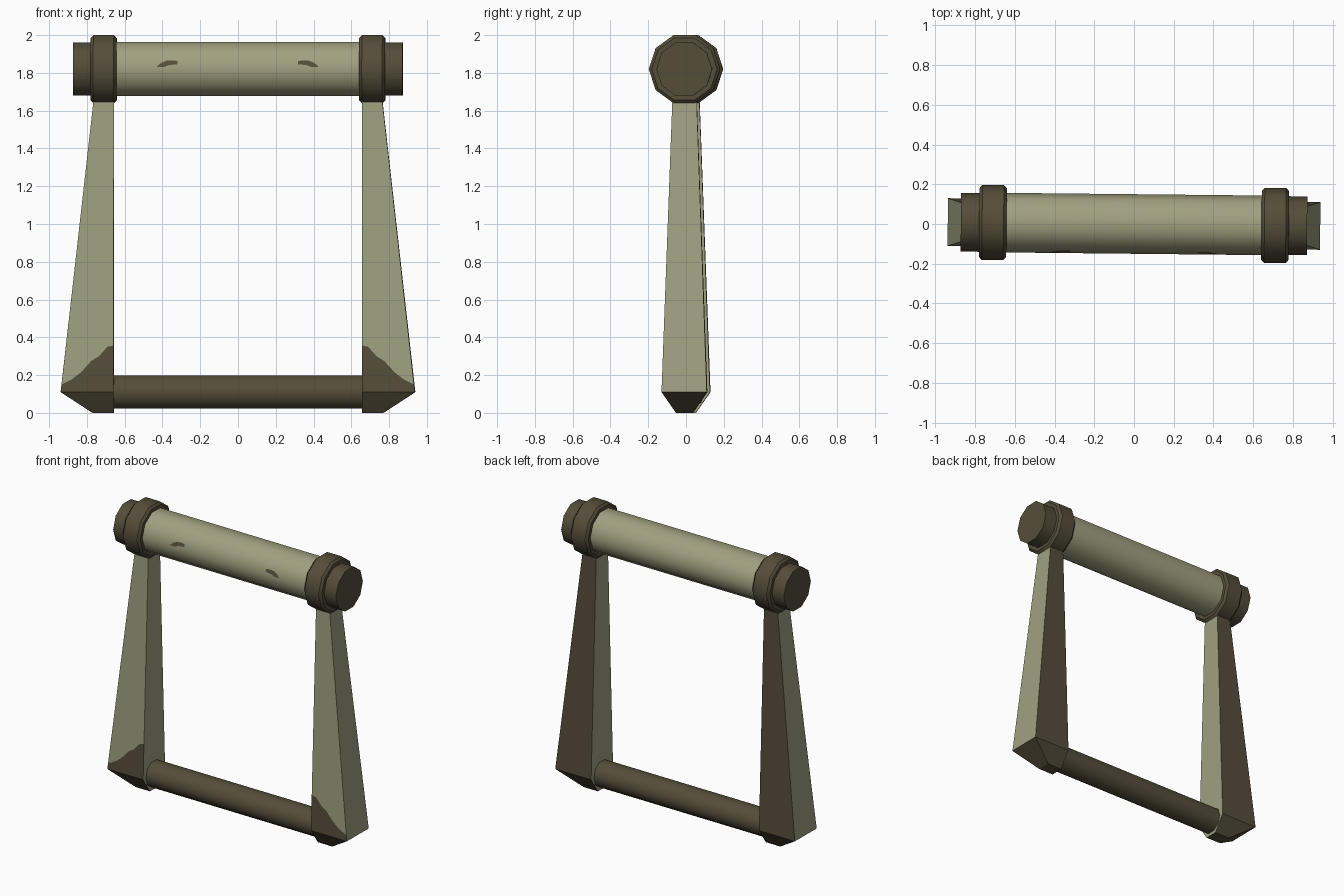
import bpy, bmesh, math

if "Cube" in bpy.data.objects:
    bpy.data.objects.remove(bpy.data.objects["Cube"])

TILT = math.radians(-0.6)   # the whole model is turned very slightly about z
BAR_Z, BAR_R = 1.82, 0.15


def material(name, hex_rgb):
    lin = [(c / 255 / 12.92) if c / 255 <= 0.04045 else ((c / 255 + 0.055) / 1.055) ** 2.4
           for c in hex_rgb]
    m = bpy.data.materials.new(name)
    m.diffuse_color = (*lin, 1)
    m.use_nodes = True
    m.node_tree.nodes["Principled BSDF"].inputs["Base Color"].default_value = m.diffuse_color
    return m


PALE = material("pale olive", (0xA2, 0xA0, 0x80))
OLIVE = material("leg olive", (0x9F, 0xA1, 0x80))
BROWN = material("dark brown", (0x55, 0x4D, 0x3A))


def finish(name, bm, mats, smooth=False, fix_normals=True):
    if fix_normals:
        bmesh.ops.recalc_face_normals(bm, faces=bm.faces)
    me = bpy.data.meshes.new(name)
    bm.to_mesh(me)
    bm.free()
    for m in mats:
        me.materials.append(m)
    ob = bpy.data.objects.new(name, me)
    bpy.context.collection.objects.link(ob)
    ob.rotation_euler.z = TILT
    if smooth:
        bpy.ops.object.select_all(action='DESELECT')
        ob.select_set(True)
        bpy.context.view_layer.objects.active = ob
        bpy.ops.object.shade_smooth_by_angle(angle=math.radians(40))
    return ob


def lathe_x(name, profile, z, mat, sides=10):
    """Solid turned around a line along x; profile is (x, radius) pairs."""
    bm = bmesh.new()
    rings = [[bm.verts.new((x, r * math.cos(a), z + r * math.sin(a)))
              for a in (2 * math.pi * i / sides for i in range(sides))]
             for x, r in profile]
    for a, b in zip(rings, rings[1:]):
        for i in range(sides):
            j = (i + 1) % sides
            bm.faces.new((a[i], a[j], b[j], b[i]))
    bm.faces.new(rings[0])
    bm.faces.new(rings[-1])
    return finish(name, bm, [mat], smooth=True)


def leg(name, s):
    """Tapered leg with a pointed foot; s is the side, -1 or 1."""
    bm = bmesh.new()
    inner = 0.657

    def v(x, y, z):
        return bm.verts.new((s * x, y, z))

    def half_depth(z):
        return 0.12 - (z - 0.11) * 0.036

    top_z = 1.72
    d = half_depth(top_z)
    tf, tof = v(inner, -d, top_z), v(0.757, -d, top_z)
    tb, tob = v(inner, d, top_z), v(0.757, d, top_z)
    mf, mof = v(inner, -0.12, 0.11), v(0.938, -0.12, 0.11)
    mb, mob = v(inner, 0.12, 0.11), v(0.938, 0.12, 0.11)
    bf, bof = v(inner, -0.045, 0), v(0.77, -0.045, 0)
    bb, bob = v(inner, 0.045, 0), v(0.77, 0.045, 0)
    # ragged edge of the dark patch on the front
    edge = [v(x, -half_depth(z), z) for x, z in
            ((inner, 0.357), (0.69, 0.35), (0.735, 0.30), (0.775, 0.275),
             (0.83, 0.215), (0.875, 0.18), (0.933, 0.15))]
    faces = [
        ([tf, *edge, tof], 0),                   # front, above the patch
        ([mf, mof, *reversed(edge)], 1),         # front patch
        ([tof, edge[-1], mof, mob, tob], 0),     # outer side
        ([tf, tb, mb, bb, bf, mf, edge[0]], 0),  # inner side
        ([tb, tob, mob, mb], 1),                 # back
        ([tf, tof, tob, tb], 0),                 # top
        ([mf, bf, bof, mof], 1), ([mb, mob, bob, bb], 1),
        ([mof, bof, bob, mob], 1), ([bf, bb, bob, bof], 1),
    ]
    for verts, mi in faces:
        bm.faces.new(verts).material_index = mi
    return finish(name, bm, [OLIVE, BROWN])


def spot(name, s):
    """Thin dark mark lying on the upper front facet of the top bar."""
    bm = bmesh.new()
    pts = [(0.43, 1.831), (0.405, 1.853), (0.375, 1.865), (0.345, 1.867),
           (0.318, 1.862), (0.318, 1.846), (0.365, 1.841), (0.39, 1.831)]
    slope = math.tan(math.radians(18))
    f = bm.faces.new([bm.verts.new((s * x, -BAR_R - 0.002 + (z - BAR_Z) * slope, z))
                      for x, z in pts])
    f.normal_update()
    if f.normal.y > 0:
        f.normal_flip()
    return finish(name, bm, [BROWN], fix_normals=False)


# Bars
lathe_x("top_bar", [(-0.70, BAR_R), (0.70, BAR_R)], BAR_Z, PALE)
lathe_x("bottom_rod", [(-0.67, 0.092), (0.67, 0.092)], 0.11, BROWN)

# Mirrored parts
for side, s in (("left", -1), ("right", 1)):
    lathe_x(side + "_end_cap", [(s * 0.72, 0.148), (s * 0.872, 0.148)], BAR_Z, BROWN)
    lathe_x(side + "_collar", [(s * 0.642, 0.173), (s * 0.657, 0.189),
                               (s * 0.765, 0.189), (s * 0.78, 0.173)], BAR_Z, BROWN)
    leg(side + "_leg", s)
    spot(side + "_bar_mark", s)
